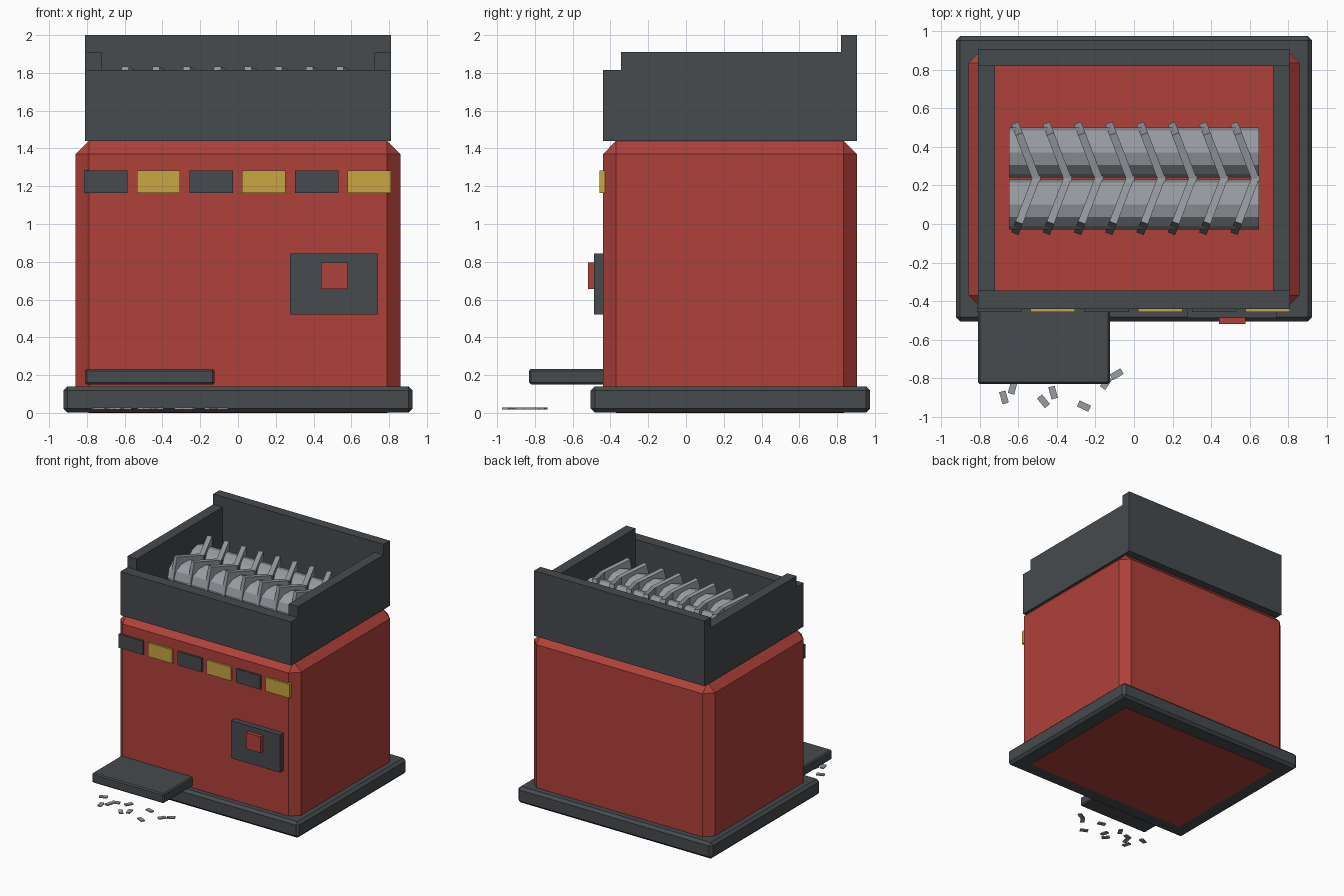
import bpy, math
from mathutils import Matrix

if "Cube" in bpy.data.objects:
    bpy.data.objects.remove(bpy.data.objects["Cube"])


def material(name, rgb):
    m = bpy.data.materials.new(name)
    m.diffuse_color = (*rgb, 1)
    m.use_nodes = True
    m.node_tree.nodes["Principled BSDF"].inputs["Base Color"].default_value = m.diffuse_color
    return m


RED = material("red paint", (0.434, 0.052, 0.042))
DARK = material("charcoal paint", (0.061, 0.069, 0.076))
YELLOW = material("warning yellow", (0.578, 0.381, 0.055))
STEEL = material("steel", (0.314, 0.332, 0.361))


def finish(name, mat, bevel=0):
    ob = bpy.context.object
    ob.name = name
    ob.data.materials.append(mat)
    if bevel:
        mod = ob.modifiers.new("chamfer", 'BEVEL')
        mod.width = bevel
        mod.segments = 1
    return ob


def box(name, mat, x, y, z, bevel=0):
    """Axis-aligned box from three (min, max) ranges."""
    bpy.ops.mesh.primitive_cube_add(size=1)
    ob = finish(name, mat, bevel)
    size = [b - a for a, b in (x, y, z)]
    mid = [(a + b) / 2 for a, b in (x, y, z)]
    ob.data.transform(Matrix.Translation(mid) @ Matrix.Diagonal((*size, 1)))
    return ob


def turned_box(name, mat, loc, size, rot):
    """Box centred on loc and rotated."""
    ob = box(name, mat, *[(-s / 2, s / 2) for s in size])
    ob.location = loc
    ob.rotation_euler = rot
    return ob


# Plinth and chamfered body
box("base", DARK, (-0.925, 0.925), (-0.505, 0.975), (0.002, 0.14), 0.022)
box("body", RED, (-0.86, 0.86), (-0.44, 0.905), (0, 1.44), 0.07)

# Open hopper: low front, medium sides, tall back
box("hopper_front", DARK, (-0.81, 0.81), (-0.44, -0.345), (1.44, 1.815))
box("hopper_back", DARK, (-0.81, 0.81), (0.82, 0.905), (1.44, 2.0))
for side, x in (("left", (-0.81, -0.722)), ("right", (0.722, 0.81))):
    box("hopper_" + side, DARK, x, (-0.345, 0.82), (1.44, 1.91))

# Two rollers with slanted cutter plates forming chevrons
for side, label in ((1, "rear"), (-1, "front")):
    y = 0.237 + side * 0.135
    bpy.ops.mesh.primitive_cylinder_add(vertices=12, radius=0.13, depth=1.3,
                                        location=(0, y, 1.65),
                                        rotation=(0, math.pi / 2, 0))
    finish(label + "_roller", STEEL)
    for i in range(8):
        turned_box(label + "_blade", STEEL, (-0.56 + i * 0.1625, y, 1.65),
                   (0.04, 0.27, 0.32),
                   (side * math.radians(11), 0, side * math.radians(21)))

# Warning stripe plates
for i in range(6):
    x = -0.70 + i * 0.279
    box("stripe_plate", YELLOW if i % 2 else DARK, (x - 0.115, x + 0.115),
        (-0.457, -0.43), (1.165, 1.283))

# Control panel and button
box("control_panel", DARK, (0.275, 0.74), (-0.488, -0.43), (0.52, 0.843))
box("button", RED, (0.44, 0.58), (-0.52, -0.48), (0.657, 0.796))

# Output tray
box("output_tray", DARK, (-0.81, -0.125), (-0.83, -0.43), (0.15, 0.233), 0.01)

# Shredded scraps on the ground: x, y, angle
for x, y, a in ((-0.675, -0.90, 105), (-0.63, -0.85, 75), (-0.47, -0.92, -50),
                (-0.42, -0.875, 105), (-0.26, -0.945, -25), (-0.145, -0.825, 55),
                (-0.09, -0.78, 30), (-0.74, -0.77, 20), (-0.60, -0.80, 15),
                (-0.50, -0.77, 60), (-0.30, -0.77, -15)):
    turned_box("scrap", STEEL, (x, y, 0.024), (0.065, 0.034, 0.01),
               (0, 0, math.radians(a)))
